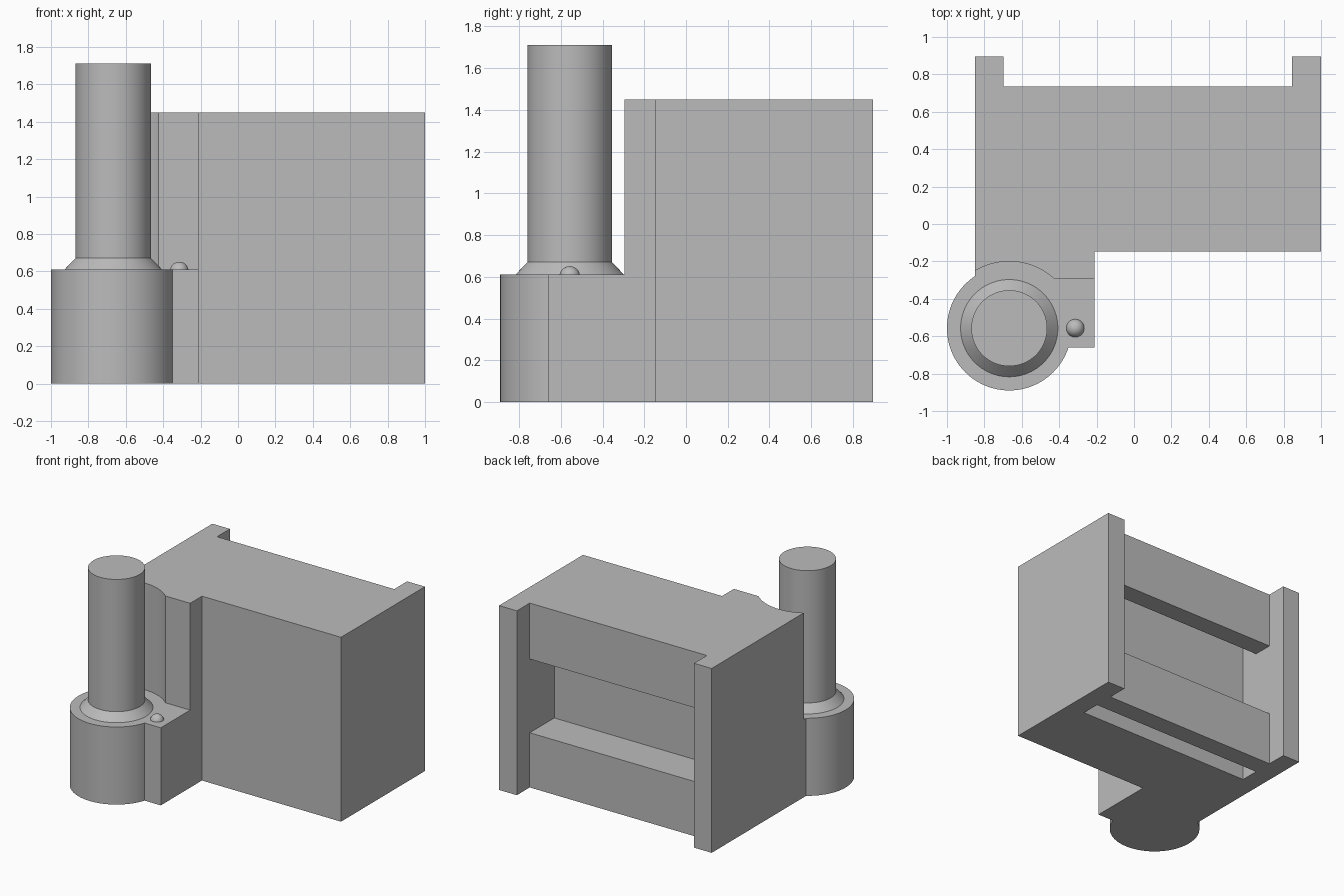
import bpy, bmesh, math
from mathutils import Vector

cube = bpy.data.objects.get("Cube")
if cube:
    bpy.data.objects.remove(cube, do_unlink=True)

grey = bpy.data.materials.new("plain_grey")
grey.use_nodes = True
grey.diffuse_color = (0.5, 0.5, 0.5, 1)
grey.node_tree.nodes["Principled BSDF"].inputs["Base Color"].default_value = (0.5, 0.5, 0.5, 1)

POST = (-0.667, -0.557)      # axis of the post and its round base
LEDGE = 0.61                 # height of the low front ledge
TOP = 1.45


def finish(name, bm):
    bmesh.ops.recalc_face_normals(bm, faces=bm.faces)
    mesh = bpy.data.meshes.new(name)
    bm.to_mesh(mesh)
    bm.free()
    mesh.materials.append(grey)
    obj = bpy.data.objects.new(name, mesh)
    bpy.context.collection.objects.link(obj)
    return obj


def prism(name, points, place, depth):
    """Extrude a flat outline; place turns each 2D point into 3D."""
    bm = bmesh.new()
    face = bm.faces.new([bm.verts.new(place(a, b)) for a, b in points])
    grown = bmesh.ops.extrude_face_region(bm, geom=[face])["geom"]
    bmesh.ops.translate(bm, vec=Vector(depth),
                        verts=[v for v in grown if isinstance(v, bmesh.types.BMVert)])
    return finish(name, bm)


def upright(name, points, z0, z1):
    return prism(name, points, lambda x, y: (x, y, z0), (0, 0, z1 - z0))


def sideways(name, points, x0, x1):
    return prism(name, points, lambda y, z: (x0, y, z), (x1 - x0, 0, 0))


def rect(a0, a1, b0, b1):
    return [(a0, b0), (a1, b0), (a1, b1), (a0, b1)]


def circle(radius, sides=96):
    return [(POST[0] + radius * math.cos(math.tau * i / sides),
             POST[1] + radius * math.sin(math.tau * i / sides)) for i in range(sides)]


def activate(obj):
    bpy.ops.object.select_all(action="DESELECT")
    obj.select_set(True)
    bpy.context.view_layer.objects.active = obj


def combine(target, other, operation):
    mod = target.modifiers.new("combine", "BOOLEAN")
    mod.operation = operation
    mod.solver = "EXACT"
    mod.object = other
    activate(target)
    bpy.ops.object.modifier_apply(modifier=mod.name)
    bpy.data.objects.remove(other, do_unlink=True)


def smooth(obj):
    activate(obj)
    bpy.ops.object.shade_smooth_by_angle(angle=math.radians(30))


# Main housing with the stepped front corner
body = upright("housing", [(-0.85, -0.295), (-0.21, -0.295), (-0.21, -0.148),
                           (1, -0.148), (1, 0.895), (-0.85, 0.895)], 0, TOP)

# Rear mounting recess between the side rails, with a pocket behind the upper lip
rear = [(1.1, -0.1), (0.735, -0.1), (0.735, 0.43), (0.43, 0.43), (0.43, 1.29),
        (0.58, 1.29), (0.58, 1.01), (0.735, 1.01), (0.735, 1.6), (1.1, 1.6)]
combine(body, sideways("rear_cutter", rear, -0.697, 0.845), "DIFFERENCE")

# Slot in the underside behind the lower lip
combine(body, sideways("slot_cutter", rect(0.43, 0.58, -0.1, 0.28), -0.697, 0.845), "DIFFERENCE")

# Round clearance around the post
combine(body, upright("clearance_cutter", circle(0.357), LEDGE, 1.6), "DIFFERENCE")

# Low ledge: square tab and round base
combine(body, upright("tab", rect(-0.667, -0.21, -0.66, -0.25), 0, LEDGE), "UNION")
combine(body, upright("round_base", circle(0.333), 0, LEDGE), "UNION")
smooth(body)

# Post with its sloped collar, lofted from stacked rings
bm = bmesh.new()
rings = [[bm.verts.new((x, y, z)) for x, y in circle(r)]
         for r, z in [(0.26, LEDGE), (0.203, 0.67), (0.203, 1.71)]]
for low, high in zip(rings, rings[1:]):
    for i in range(len(low)):
        j = (i + 1) % len(low)
        bm.faces.new((low[i], low[j], high[j], high[i]))
bm.faces.new(rings[0][::-1])
bm.faces.new(rings[-1])
smooth(finish("post", bm))

# Small domed button on the tab
bpy.ops.mesh.primitive_uv_sphere_add(segments=32, ring_count=16, radius=0.049,
                                     location=(-0.314, -0.557, 0.602))
button = bpy.context.object
button.name = "button"
button.data.materials.append(grey)
smooth(button)
